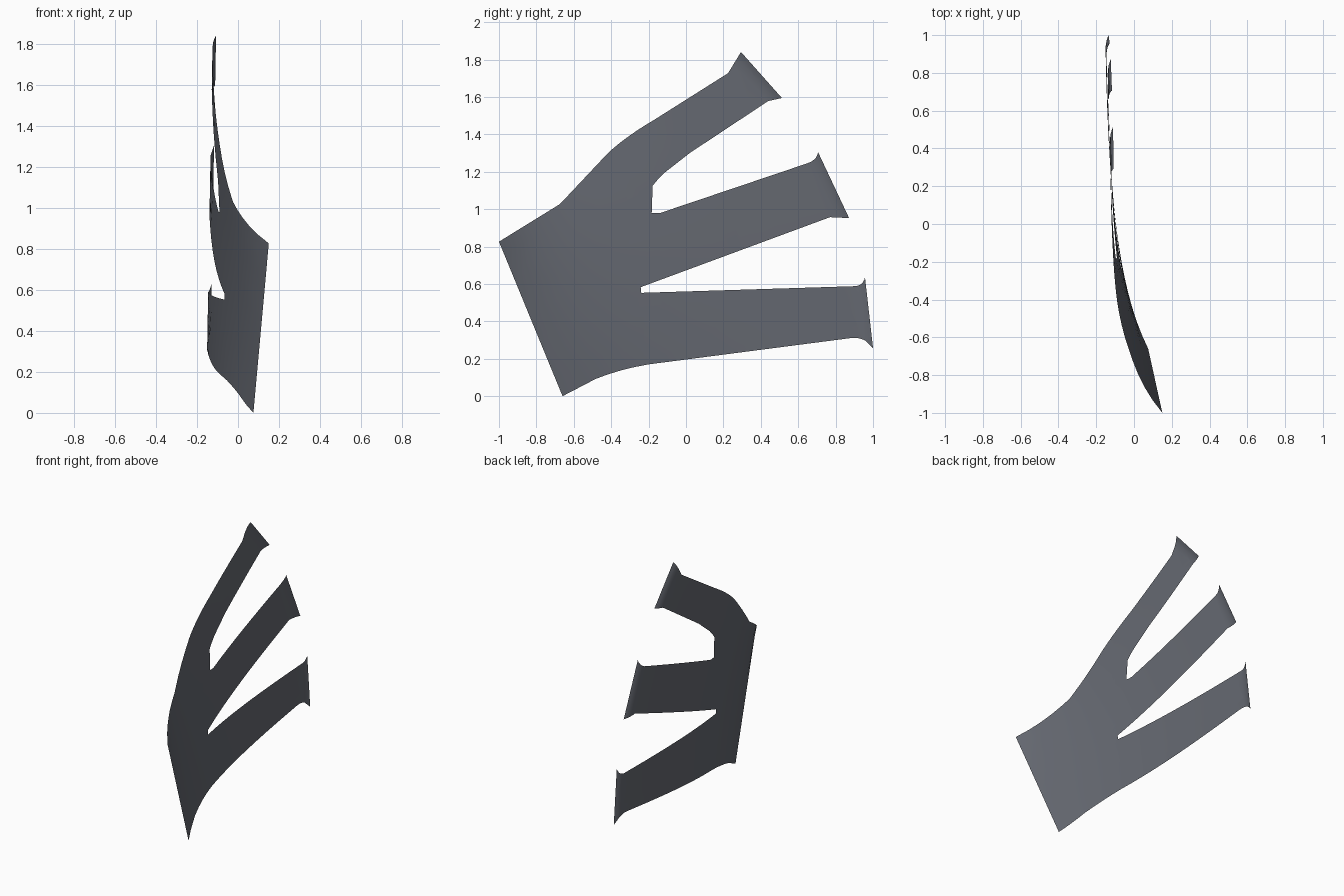
import bpy, bmesh, math
from mathutils import Vector

cube = bpy.data.objects.get("Cube")
if cube:
    bpy.data.objects.remove(cube, do_unlink=True)

BASE_LOW, BASE_HIGH = Vector((-.66, 0)), Vector((-1, .826))
# Outer corners of each finger tip, lower then upper
TIPS = [(Vector((1, .257)), Vector((.957, .636))),
        (Vector((.872, .952)), Vector((.706, 1.305))),
        (Vector((.513, 1.594)), Vector((.294, 1.84)))]


def curve(*controls, steps=7):
    """Sample a Bezier curve of any degree."""
    result = []
    for i in range(steps + 1):
        level = [Vector(c) for c in controls]
        while len(level) > 1:
            level = [a.lerp(b, i / steps) for a, b in zip(level, level[1:])]
        result.append(level[0])
    return result


def build_outline():
    """Counter-clockwise side profile; neighbouring curves join by straight lines."""
    low, mid, top = TIPS
    pieces = [
        # lower finger
        curve(BASE_LOW, (-.47, .125), (-.2, .17)),
        curve((.877, .31), (.96, .32), low[0]),
        curve(low[1], (.95, .592), (.904, .588)),
        # lower notch and middle finger
        curve((-.246, .476), (-.34, .485), (-.34, .54), (-.22, .6)),
        curve((.77, .957), (.83, .98), mid[0]),
        curve(mid[1], (.7, 1.262), (.652, 1.246)),
        # upper notch and upper finger
        curve((-.139, .979), (-.2, .975), (-.23, .98), (-.214, 1.06)),
        curve((-.21, 1.07), (-.17, 1.17), (.02, 1.3)),
        curve((.44, 1.578), (.48, 1.605), top[0]),
        curve(top[1], (.295, 1.775), (.225, 1.727)),
        # shoulder back to the base edge
        curve((-.166, 1.48), (-.32, 1.39), (-.417, 1.3)),
        curve((-.674, 1.027), (-.84, .845), BASE_HIGH),
    ]
    return [p for piece in pieces for p in piece]


edge = BASE_HIGH - BASE_LOW
along = edge.normalized()
outward = Vector((along.y, -along.x))


def sheet_depth(p):
    """Sideways bend of the sheet, with a small curl at the finger tips."""
    rel = p - BASE_LOW
    s = rel.dot(outward)
    t = (rel.dot(along) / edge.length + .21 * s) / (1 + .5 * s)
    low = .075 - .235 * (1 - math.exp(-2 * s))
    high = .15 - .28 * (1 - math.exp(-2.6 * s))
    x = low + (high - low) * t + .5 * s * math.exp(-2.5 * s) * t * (1 - t)
    for a, b in TIPS:
        n = Vector(((b - a).y, (a - b).x)).normalized()
        d = max((a - p).dot(n), 0)
        if d < .07 and (p - (a + b) / 2).length < .3:
            x += .018 * (1 - d / .07) ** 2
    return x


def cut(bm, point, normal):
    bmesh.ops.bisect_plane(bm, geom=bm.verts[:] + bm.edges[:] + bm.faces[:], dist=1e-5,
                           plane_co=(0, point.x, point.y), plane_no=(0, normal.x, normal.y))


# Flat profile, sliced so that it can bend smoothly
bm = bmesh.new()
bm.faces.new([bm.verts.new((0, p.x, p.y)) for p in build_outline()])
bmesh.ops.triangulate(bm, faces=bm.faces[:])
bmesh.ops.dissolve_limit(bm, angle_limit=.01, verts=[], edges=bm.edges[:])
for i in range(1, 23):
    cut(bm, BASE_LOW + outward * .08 * i, outward)
for i in range(-3, 13):
    cut(bm, BASE_LOW + along * .12 * i, along)
for a, b in TIPS:
    n = Vector(((b - a).y, (a - b).x)).normalized()
    for d in (.015, .035, .07):
        cut(bm, a - n * d, n)

# Bend the sheet
bmesh.ops.triangulate(bm, faces=bm.faces[:])
for v in bm.verts:
    v.co.x = sheet_depth(Vector((v.co.y, v.co.z)))
for f in bm.faces:
    f.smooth = True
    if f.normal.x < 0:
        f.normal_flip()
mesh = bpy.data.meshes.new("three_finger_panel")
bm.to_mesh(mesh)
bm.free()

panel = bpy.data.objects.new("three_finger_panel", mesh)
bpy.context.collection.objects.link(panel)

# Slate grey colour
grey = bpy.data.materials.new("slate_grey")
grey.use_nodes = True
grey.diffuse_color = (.13, .14, .165, 1)
grey.node_tree.nodes["Principled BSDF"].inputs["Base Color"].default_value = grey.diffuse_color
mesh.materials.append(grey)
